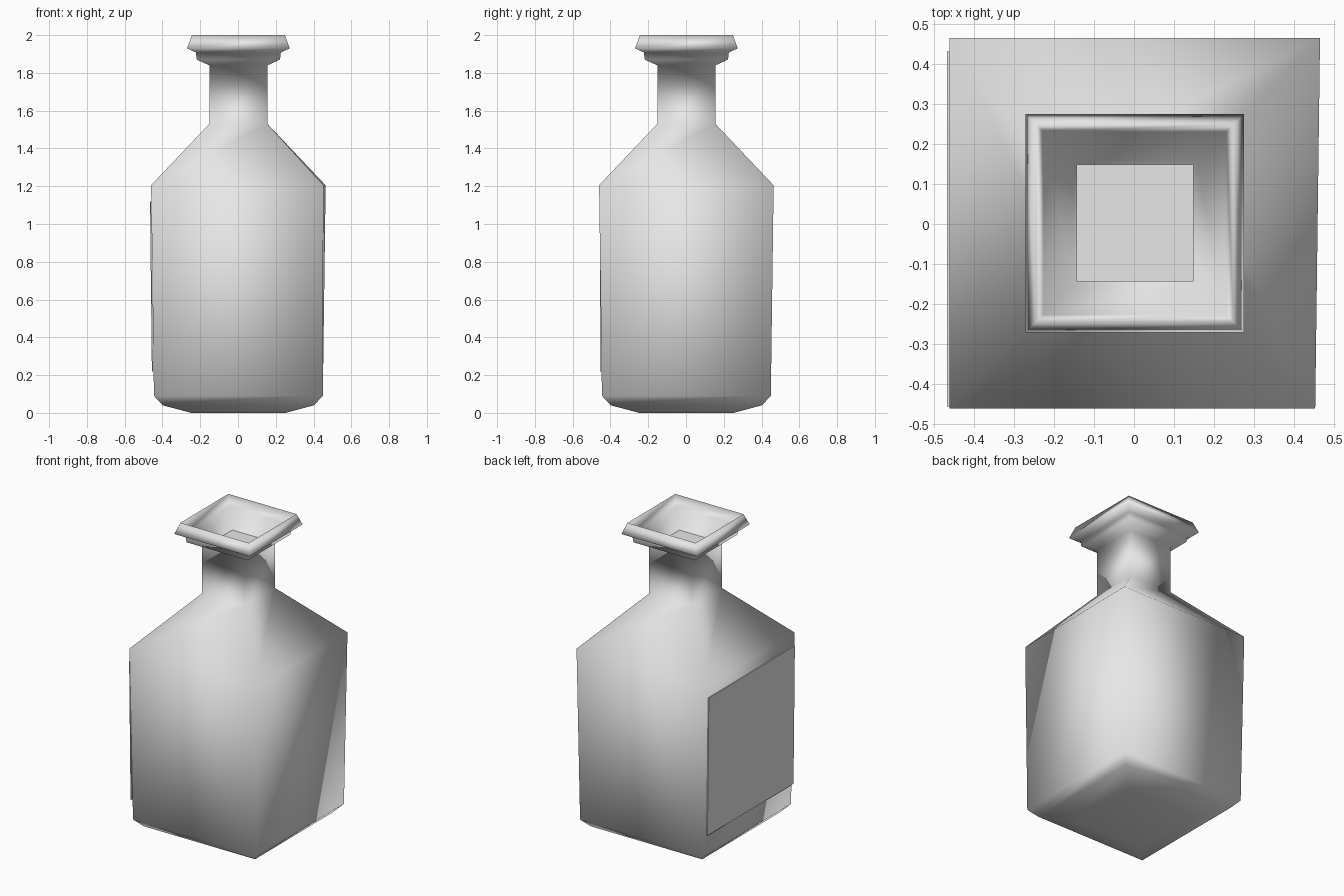
import bpy
import bmesh

old = bpy.data.objects.get("Cube")
if old:
    bpy.data.objects.remove(old, do_unlink=True)


def make_material(name, value):
    mat = bpy.data.materials.new(name)
    mat.use_nodes = True
    color = (value, value, value, 1)
    mat.diffuse_color = color
    mat.node_tree.nodes["Principled BSDF"].inputs["Base Color"].default_value = color
    return mat


def make_object(name, bm, mat, smooth):
    bmesh.ops.recalc_face_normals(bm, faces=bm.faces)
    for face in bm.faces:
        face.smooth = smooth
    mesh = bpy.data.meshes.new(name)
    bm.to_mesh(mesh)
    bm.free()
    mesh.materials.append(mat)
    obj = bpy.data.objects.new(name, mesh)
    bpy.context.collection.objects.link(obj)
    return obj


def square_ring(bm, half, z):
    corners = ((-1, -1), (1, -1), (1, 1), (-1, 1))
    return [bm.verts.new((AXIS + half * x, AXIS + half * y, z)) for x, y in corners]


AXIS = 0.002
gray = make_material("light gray", 0.8)

# Four-sided bottle: base, wall, shoulder, neck, collar, lip and funnel mouth
profile = [
    (0.25, 0.0), (0.40, 0.04), (0.447, 0.09), (0.462, 1.205),
    (0.154, 1.53), (0.154, 1.84), (0.22, 1.87), (0.225, 1.908),
    (0.272, 1.93), (0.246, 2.0), (0.228, 1.93), (0.154, 1.84), (0.145, 1.80),
]
bm = bmesh.new()
rings = [square_ring(bm, half, z) for half, z in profile]
for low, high in zip(rings, rings[1:]):
    for i in range(4):
        j = (i + 1) % 4
        bm.faces.new((low[i], low[j], high[j], high[i]))
bm.faces.new(rings[0])
bm.faces.new(rings[-1])
rings[3][1].co.x -= 0.012  # slightly uneven shoulder corner
make_object("bottle", bm, gray, True)

# Flat top of the filling inside the mouth
bm = bmesh.new()
bm.faces.new(square_ring(bm, 0.146, 1.83))
make_object("mouth_filling", bm, gray, False)

# Label plate following the slight lean of the right-hand wall
bm = bmesh.new()
bm.faces.new([bm.verts.new(co) for co in (
    (-0.456, 0.43, 0.22), (-0.456, -0.455, 0.22),
    (-0.466, -0.455, 1.12), (-0.466, 0.43, 1.12))])
plate = make_object("label_plate", bm, gray, False)
thickness = plate.modifiers.new("thickness", "SOLIDIFY")
thickness.thickness = 0.006
thickness.offset = -1
